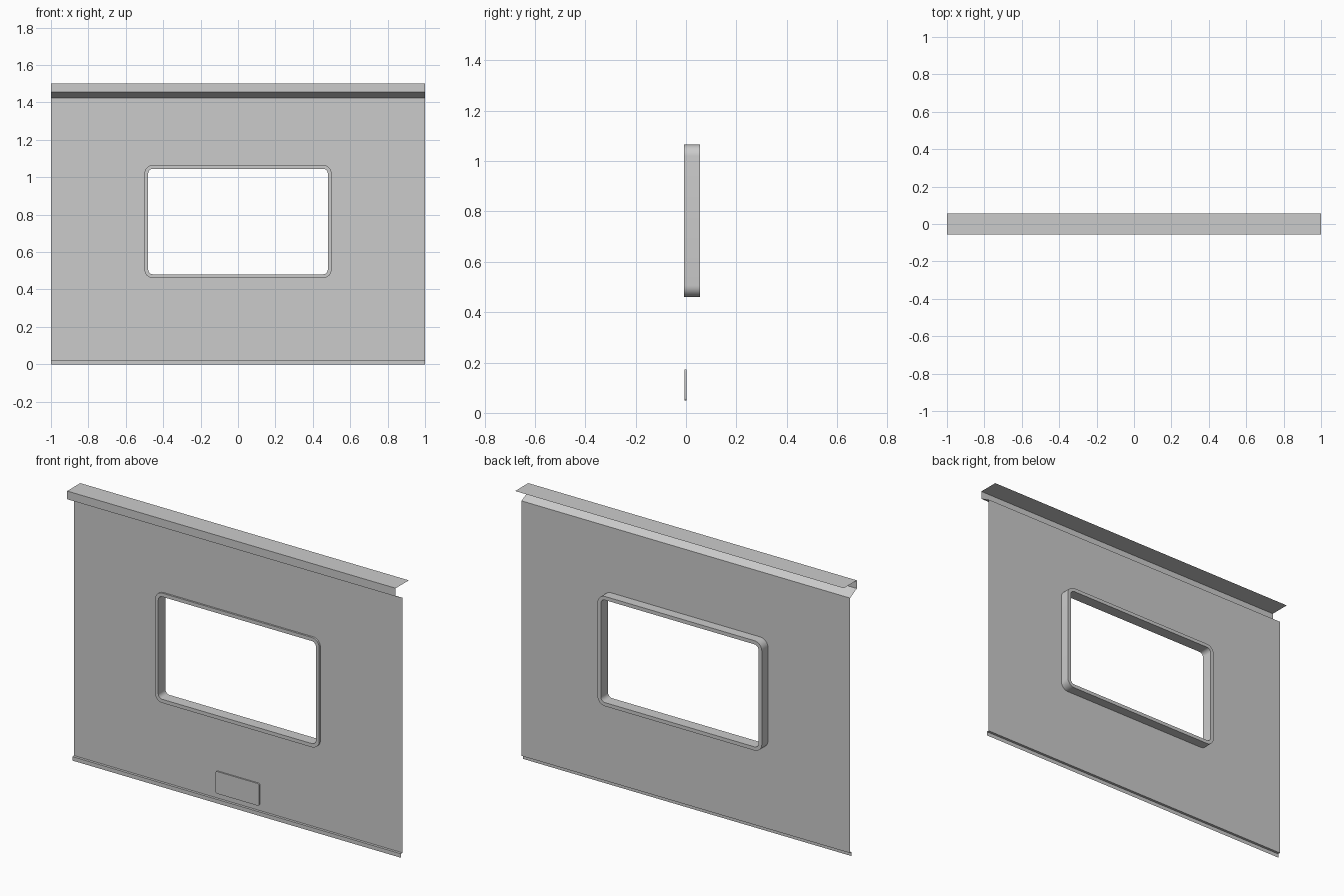
import bpy, bmesh
from math import sin, cos, pi

cube = bpy.data.objects.get("Cube")
if cube:
    bpy.data.objects.remove(cube)

grey = bpy.data.materials.new("light_grey")
grey.use_nodes = True
colour = (0.6, 0.6, 0.6, 1)
grey.diffuse_color = colour
grey.node_tree.nodes["Principled BSDF"].inputs["Base Color"].default_value = colour

PANEL_Y = 0.002
PANEL_BOTTOM, PANEL_TOP = 0.022, 1.425
WINDOW_Z = 0.763


def finish(name, bm, smooth=False):
    """Turn a bmesh into a named grey object."""
    mesh = bpy.data.meshes.new(name)
    bm.to_mesh(mesh)
    bm.free()
    obj = bpy.data.objects.new(name, mesh)
    bpy.context.collection.objects.link(obj)
    mesh.materials.append(grey)
    if smooth:
        bpy.ops.object.select_all(action="DESELECT")
        obj.select_set(True)
        bpy.context.view_layer.objects.active = obj
        bpy.ops.object.shade_smooth_by_angle()
    return obj


def rounded_ring(bm, half_x, half_z, radius, y, centre_z, steps=8):
    """Closed loop of vertices on a rounded rectangle facing the front."""
    verts = []
    for quarter, (sx, sz) in enumerate([(1, 1), (-1, 1), (-1, -1), (1, -1)]):
        for i in range(steps + 1):
            a = (quarter + i / steps) * pi / 2
            verts.append(bm.verts.new((sx * (half_x - radius) + radius * cos(a), y,
                                       centre_z + sz * (half_z - radius) + radius * sin(a))))
    return verts


def loop_edges(bm, verts):
    return [bm.edges.new((v, verts[i - 1])) for i, v in enumerate(verts)]


def bridge(bm, a, b):
    for i in range(len(a)):
        bm.faces.new((a[i - 1], a[i], b[i], b[i - 1]))


def folded_sheet(name, profile):
    """Open sheet running the full width, from a (y, z) profile."""
    bm = bmesh.new()
    rows = [[bm.verts.new((x, y, z)) for x in (-1, 1)] for y, z in profile]
    for low, high in zip(rows, rows[1:]):
        bm.faces.new((low[0], low[1], high[1], high[0]))
    return finish(name, bm)


# Main sheet with the window opening
bm = bmesh.new()
corners = [(-1, PANEL_BOTTOM), (1, PANEL_BOTTOM), (1, PANEL_TOP), (-1, PANEL_TOP)]
edges = loop_edges(bm, [bm.verts.new((x, PANEL_Y, z)) for x, z in corners])
edges += loop_edges(bm, rounded_ring(bm, 0.5, 0.302, 0.045, PANEL_Y, WINDOW_Z))
bmesh.ops.triangle_fill(bm, edges=edges, use_beauty=True, use_dissolve=False,
                        normal=(0, -1, 0))
finish("wall_panel", bm)

# Folded edges above and below the sheet
folded_sheet("top_flange", [(PANEL_Y, PANEL_TOP), (-0.057, 1.455),
                            (-0.057, 1.5), (0.057, 1.5)])
folded_sheet("bottom_flange", [(-0.012, 0), (-0.012, PANEL_BOTTOM),
                               (PANEL_Y, PANEL_BOTTOM)])

# Window frame: a closed rectangular section around the opening
bm = bmesh.new()
front, back = -0.008, 0.055
rings = [rounded_ring(bm, 0.5 - inset, 0.302 - inset, 0.045 - inset, y, WINDOW_Z)
         for inset, y in [(0, front), (0, back), (0.02, back), (0.02, front)]]
for i, ring in enumerate(rings):
    bridge(bm, rings[i - 1], ring)
bmesh.ops.recalc_face_normals(bm, faces=bm.faces)
finish("window_frame", bm, smooth=True)

# Small cover plate low on the front
bm = bmesh.new()
near, far = [rounded_ring(bm, 0.132, 0.061, 0.008, y, 0.111, 4)
             for y in (-0.006, PANEL_Y - 0.0005)]
bridge(bm, near, far)
bm.faces.new(near)
bm.faces.new(far)
bmesh.ops.recalc_face_normals(bm, faces=bm.faces)
finish("cover_plate", bm, smooth=True)
